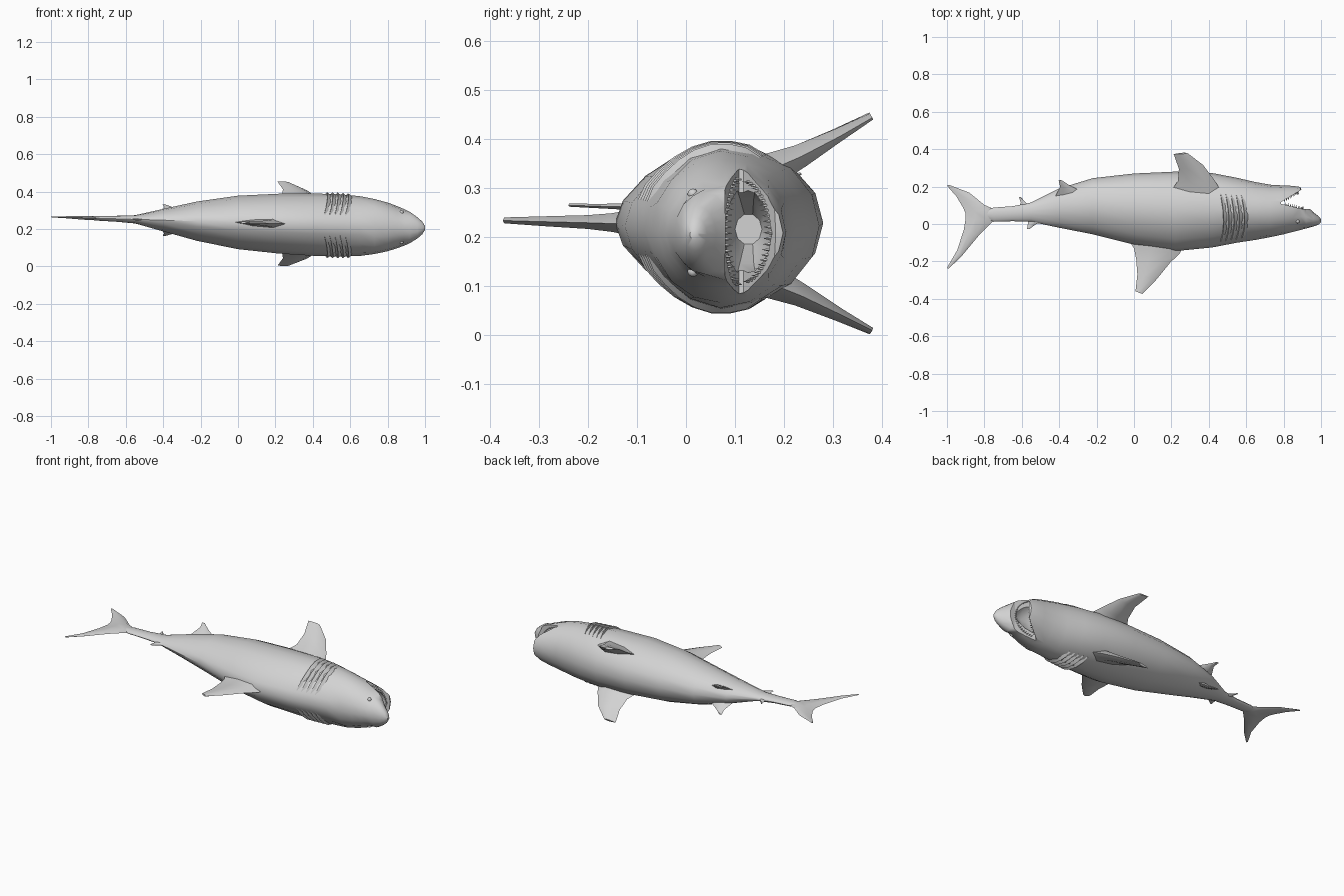
import bpy, bmesh, math
from mathutils import Vector

if "Cube" in bpy.data.objects:
    bpy.data.objects.remove(bpy.data.objects["Cube"])

gray = bpy.data.materials.new("shark gray")
gray.diffuse_color = (0.65, 0.65, 0.65, 1)
gray.use_nodes = True
gray.node_tree.nodes["Principled BSDF"].inputs["Base Color"].default_value = gray.diffuse_color


def mid_z(x):
    """Height of the slightly slanted symmetry plane."""
    return 0.235 - 0.03 * x


def loft(name, rings, angle=40):
    """Closed skin through equal-length point rings, capped at both ends."""
    bm = bmesh.new()
    loops = [[bm.verts.new(p) for p in ring] for ring in rings]
    n = len(loops[0])
    for a, b in zip(loops, loops[1:]):
        for i in range(n):
            bm.faces.new((a[i], a[(i + 1) % n], b[(i + 1) % n], b[i]))
    bm.faces.new(loops[0])
    bm.faces.new(loops[-1])
    return finish(name, bm, angle)


def finish(name, bm, angle=40):
    bmesh.ops.recalc_face_normals(bm, faces=bm.faces)
    me = bpy.data.meshes.new(name)
    bm.to_mesh(me)
    bm.free()
    me.materials.append(gray)
    ob = bpy.data.objects.new(name, me)
    bpy.context.collection.objects.link(ob)
    smooth(ob, angle)
    return ob


def smooth(ob, angle):
    bpy.ops.object.select_all(action='DESELECT')
    ob.select_set(True)
    bpy.context.view_layer.objects.active = ob
    bpy.ops.object.shade_smooth_by_angle(angle=math.radians(angle))


def cut(ob, cutter):
    mod = ob.modifiers.new("cut", 'BOOLEAN')
    mod.operation = 'DIFFERENCE'
    mod.solver = 'EXACT'
    mod.object = cutter
    bpy.context.view_layer.objects.active = ob
    bpy.ops.object.modifier_apply(modifier=mod.name)
    bpy.data.objects.remove(cutter)


# Body stations: x, back y, belly y, half width
BODY = [
    (-0.82, 0.035, 0.07, 0.008), (-0.75, 0.012, 0.088, 0.013),
    (-0.65, 0.015, 0.095, 0.016), (-0.55, 0.012, 0.115, 0.022),
    (-0.40, -0.02, 0.19, 0.06), (-0.22, -0.055, 0.245, 0.105),
    (0.0, -0.11, 0.27, 0.143), (0.22, -0.145, 0.28, 0.16),
    (0.42, -0.125, 0.272, 0.167), (0.55, -0.1, 0.247, 0.166),
    (0.65, -0.085, 0.224, 0.16), (0.73, -0.07, 0.21, 0.147),
    (0.80, -0.055, 0.206, 0.13), (0.85, -0.042, 0.204, 0.113),
    (0.89, -0.032, 0.198, 0.097), (0.92, -0.024, 0.1, 0.083),
    (0.96, -0.013, 0.062, 0.056), (0.985, -0.004, 0.043, 0.034),
    (1.0, 0.008, 0.026, 0.01)]


def section(x, t, s=1.0):
    """Point on the body skin; t = 0 is the belly, t = pi the back."""
    for a, b in zip(BODY, BODY[1:]):
        if x <= b[0]:
            break
    k = (x - a[0]) / (b[0] - a[0])
    lo, hi, half = (a[i] + (b[i] - a[i]) * k for i in (1, 2, 3))
    u = math.cos(t)
    taper = 1 - 0.3 * u * u if u < 0 and x < 0.7 else 1
    return Vector((x, (lo + hi) / 2 + (hi - lo) / 2 * u * s,
                   mid_z(x) + half * taper * math.sin(t) * s))


SIDES = 16
body = loft("body", [[section(r[0], 2 * math.pi * i / SIDES) for i in range(SIDES)]
                     for r in BODY])

# Open mouth: wedge across the jaws, then a hollow running back to the throat
WEDGE = [(0.785, 0.108), (0.905, 0.079), (1.05, 0.085), (1.05, 0.28),
         (0.91, 0.192), (0.785, 0.117)]
cut(body, loft("mouth_wedge", [[(x, y, z) for x, y in WEDGE] for z in (-0.1, 0.6)]))
HOLLOW = [(0.64, 0.1, 0.155, 0.032), (0.74, 0.078, 0.17, 0.07),
          (0.80, 0.064, 0.182, 0.088), (0.85, 0.06, 0.185, 0.078),
          (0.885, 0.063, 0.175, 0.05), (0.9, 0.07, 0.16, 0.03)]
cut(body, loft("mouth_hollow", [
    [(x, (lo + hi) / 2 + (hi - lo) / 2 * math.cos(i * math.pi / 5),
      mid_z(x) + h * math.sin(i * math.pi / 5)) for i in range(10)]
    for x, lo, hi, h in HOLLOW]))
smooth(body, 40)


# Teeth: a row of small cones along each jaw rim
def teeth(name, x0, reach, width, rim, direction):
    bm = bmesh.new()
    for i in range(25):
        a = math.radians(-78 + 156 * i / 24)
        x = x0 + reach * math.cos(a)
        base = Vector((x, rim(x), mid_z(x) + width * math.sin(a)))
        side = Vector((-reach * math.sin(a), 0, width * math.cos(a))).normalized() * 0.005
        inward = Vector((-side.z, 0, side.x)) * 0.7
        root = [bm.verts.new(base + d - direction * 0.004)
                for d in (side, inward, -side, -inward)]
        tip = bm.verts.new(base + direction * 0.015)
        for j in range(4):
            bm.faces.new((root[j], root[(j + 1) % 4], tip))
        bm.faces.new(root)
    finish(name, bm, 20)


teeth("upper_teeth", 0.787, 0.118, 0.11, lambda x: 0.108 - 0.24 * (x - 0.785),
      Vector((0, 1, 0)))
teeth("lower_teeth", 0.785, 0.092, 0.104, lambda x: 0.117 + 0.6 * (x - 0.785),
      Vector((0.3, -0.95, 0)))


# Fins: stations of (leading point, trailing point, half thickness)
def fin(name, stations, normal=(0, 0, 1)):
    normal = Vector(normal).normalized()
    rings = []
    for lead, trail, t in stations:
        pts = []
        for k, w in ((0, 0), (0.25, 1), (0.65, 0.7), (1, 0), (0.65, -0.7), (0.25, -1)):
            p = Vector(lead).lerp(Vector(trail), k)
            p.z += mid_z(p.x)
            pts.append(p + normal * t * w)
        rings.append(pts)
    return loft(name, rings, 50)


fin("dorsal_fin", [
    ((0.27, -0.1, 0), (-0.04, -0.07, 0), 0.03),
    ((0.245, -0.158, 0), (0.0, -0.13, 0), 0.019),
    ((0.195, -0.205, 0), (0.012, -0.19, 0), 0.014),
    ((0.12, -0.297, 0), (0.018, -0.27, 0), 0.01),
    ((0.045, -0.374, 0), (0.008, -0.36, 0), 0.006)])

fin("tail_fin", [
    ((-0.992, -0.24, 0), (-1.0, -0.234, 0), 0.003),
    ((-0.92, -0.17, 0), (-0.945, -0.14, 0), 0.005),
    ((-0.83, -0.062, 0), (-0.91, -0.03, 0), 0.009),
    ((-0.75, 0.02, 0), (-0.9, 0.03, 0), 0.012),
    ((-0.75, 0.08, 0), (-0.902, 0.06, 0), 0.012),
    ((-0.8, 0.102, 0), (-0.915, 0.09, 0), 0.009),
    ((-0.88, 0.167, 0), (-0.95, 0.148, 0), 0.005),
    ((-0.99, 0.21, 0), (-1.0, 0.205, 0), 0.003)])

fin("second_dorsal_fin", [
    ((-0.48, 0.02, 0), (-0.57, 0.03, 0), 0.009),
    ((-0.53, -0.005, 0), (-0.567, 0.003, 0), 0.006),
    ((-0.56, -0.028, 0), (-0.572, -0.026, 0), 0.003)])
fin("anal_fin", [
    ((-0.55, 0.09, 0), (-0.62, 0.085, 0), 0.009),
    ((-0.58, 0.115, 0), (-0.605, 0.112, 0), 0.006),
    ((-0.606, 0.145, 0), (-0.614, 0.143, 0), 0.003)])

for side, s in (("left", 1), ("right", -1)):
    fin(side + "_pectoral_fin", [
        ((0.47, 0.17, 0.115 * s), (0.2, 0.18, 0.115 * s), 0.034),
        ((0.43, 0.235, 0.142 * s), (0.235, 0.23, 0.142 * s), 0.024),
        ((0.37, 0.315, 0.182 * s), (0.24, 0.295, 0.184 * s), 0.014),
        ((0.285, 0.38, 0.217 * s), (0.212, 0.374, 0.224 * s), 0.007)],
        (0, -0.47, 0.88 * s))
    fin(side + "_pelvic_fin", [
        ((-0.29, 0.18, 0.05 * s), (-0.42, 0.15, 0.04 * s), 0.012),
        ((-0.35, 0.21, 0.07 * s), (-0.395, 0.2, 0.07 * s), 0.007),
        ((-0.388, 0.235, 0.083 * s), (-0.403, 0.232, 0.083 * s), 0.003)],
        (0, -0.6, 0.8 * s))

    # Gill flaps: five curved ridges wrapped round each flank
    for g in range(5):
        rings = []
        for i in range(9):
            k = i / 8
            x = 0.468 + 0.028 * g + 0.018 * math.sin(math.pi * k)
            t = s * math.radians(62 + 92 * k)
            h = 1.02 + 0.045 * math.sin(math.pi * k) ** 0.5 if 0 < k < 1 else 1.0
            rings.append([section(x + 0.016, t, 0.955), section(x - 0.006, t, h),
                          section(x - 0.009, t, 0.955)])
        loft(f"{side}_gill_{g + 1}", rings, 50)

    # Eye: small bead half sunk in the head
    bm = bmesh.new()
    bmesh.ops.create_uvsphere(bm, u_segments=10, v_segments=6, radius=0.011)
    bmesh.ops.translate(bm, vec=section(0.875, s * math.radians(127), 0.96), verts=bm.verts)
    finish(side + "_eye", bm)
